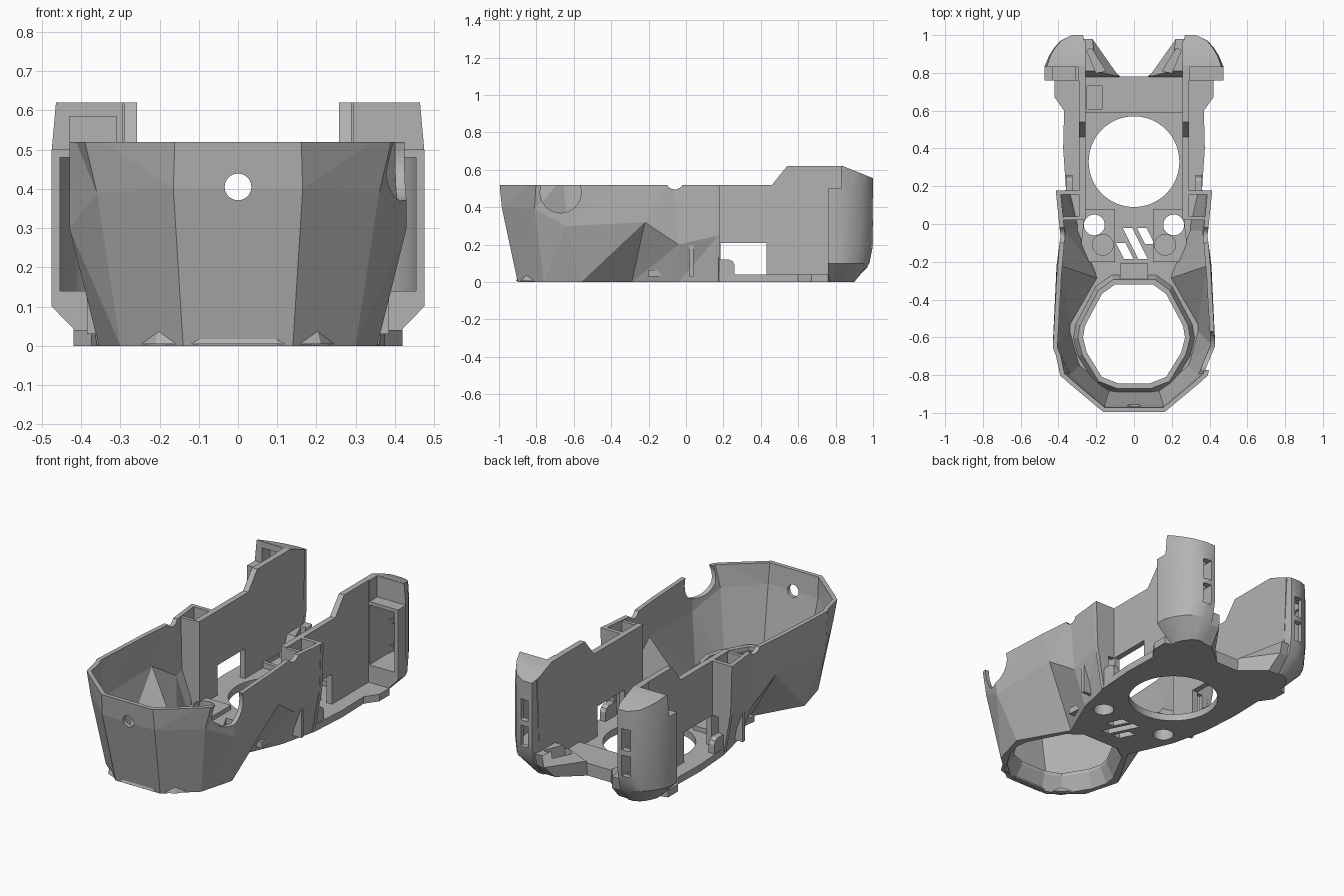
import bpy
import bmesh
import math

default_cube = bpy.data.objects.get("Cube")
if default_cube:
    bpy.data.objects.remove(default_cube, do_unlink=True)

# One grey plastic
plastic = bpy.data.materials.new("grey_plastic")
plastic.use_nodes = True
grey = (0.45, 0.45, 0.45, 1)
plastic.diffuse_color = grey
plastic.node_tree.nodes["Principled BSDF"].inputs["Base Color"].default_value = grey


def add_object(name, mesh_builder):
    mesh = bpy.data.meshes.new(name)
    mesh_builder.to_mesh(mesh)
    mesh_builder.free()
    mesh.materials.append(plastic)
    part = bpy.data.objects.new(name, mesh)
    bpy.context.collection.objects.link(part)
    return part


def loft(name, rings):
    """Closed solid through rings of equal point count."""
    bm = bmesh.new()
    loops = [[bm.verts.new(point) for point in ring] for ring in rings]
    count = len(loops[0])
    for low, high in zip(loops, loops[1:]):
        for i in range(count):
            j = (i + 1) % count
            bm.faces.new((low[i], low[j], high[j], high[i]))
    bm.faces.new(loops[0][::-1])
    bm.faces.new(loops[-1])
    bmesh.ops.recalc_face_normals(bm, faces=bm.faces)
    return add_object(name, bm)


def prism(name, outline, axis, start, end):
    """Extrude a 2D outline along an axis."""
    place = {"x": lambda p, t: (t, p[0], p[1]),
             "y": lambda p, t: (p[0], t, p[1]),
             "z": lambda p, t: (p[0], p[1], t)}[axis]
    return loft(name, [[place(p, t) for p in outline] for t in (start, end)])


def box(name, xs, ys, zs):
    (a, b), (c, d) = xs, ys
    return prism(name, [(a, c), (b, c), (b, d), (a, d)], "z", *zs)


def disc(centre, radius, steps=40):
    turn = math.tau / steps
    return [(centre[0] + radius * math.cos(i * turn),
             centre[1] + radius * math.sin(i * turn)) for i in range(steps)]


def bake(part, cutters=()):
    """Apply modifiers and cuts, then drop the cutters."""
    for cutter in cutters:
        cutter.hide_render = True
        cut = part.modifiers.new("cut", "BOOLEAN")
        cut.operation = "DIFFERENCE"
        cut.solver = "EXACT"
        cut.object = cutter
    bpy.context.view_layer.update()
    graph = bpy.context.evaluated_depsgraph_get()
    part.data = bpy.data.meshes.new_from_object(part.evaluated_get(graph))
    part.modifiers.clear()
    for cutter in cutters:
        bpy.data.objects.remove(cutter, do_unlink=True)


def both_sides(half):
    """Close a right-hand outline with its mirror."""
    return half + [(-x, y) for x, y in reversed(half)]


# Faceted front shell
low = [(0.14, -0.9, 0), (0.3, -0.76, 0), (0.355, -0.56, 0),
       (0.2, -0.29, 0), (0.31, -0.04, 0), (0.36, 0.175, 0)]
middle = [(0.165, -0.985, 0.4), (0.36, -0.81, 0.39), (0.43, -0.64, 0.3),
          (0.41, -0.22, 0.32), (0.385, -0.04, 0.2), (0.405, 0.175, 0.25)]
high = [(0.16, -1, 0.56), (0.4, -0.8, 0.56), (0.43, -0.66, 0.56),
        (0.41, -0.3, 0.56), (0.39, -0.07, 0.56), (0.415, 0.175, 0.56)]
bm = bmesh.new()
levels = []
for half in (low, middle, high):
    path = [(-x, y, z) for x, y, z in reversed(half)] + half
    levels.append([bm.verts.new(p) for p in path])
for a, b in zip(levels, levels[1:]):
    for i in range(len(a) - 1):
        j = i + 1
        if i < len(low):
            triangles = ((a[i], a[j], b[i]), (a[j], b[j], b[i]))
        else:
            triangles = ((a[i], a[j], b[j]), (a[i], b[j], b[i]))
        for triangle in triangles:
            bm.faces.new(triangle)
shell = add_object("front_shell", bm)
thick = shell.modifiers.new("thickness", "SOLIDIFY")
thick.thickness = 0.025
thick.offset = -1
bake(shell)
bake(shell, [
    box("trim", (-1, 1), (-2, 1), (0.52, 1)),
    prism("front_port", disc((0, 0.405), 0.034), "y", -1.2, -0.8),
    prism("side_notch", disc((-0.67, 0.48), 0.11), "x", 0.2, 0.6),
    prism("small_notch", disc((-0.06, 0.54), 0.045), "x", -0.6, 0.6)])

# Floor plate with its openings
opening = both_sides([(0.1, -0.32), (0.17, -0.37), (0.26, -0.54), (0.27, -0.6),
                      (0.25, -0.68), (0.17, -0.81), (0.08, -0.845)])


def opening_ring(scale, z):
    return [(x * scale, -0.58 + (y + 0.58) * scale, z) for x, y in opening]


def opening_cutter():
    return loft("opening_cutter", [opening_ring(s, z) for s, z in
                                   ((1.2, -0.02), (1.16, 0), (1, 0.08), (1, 0.2))])


floor = prism("floor_plate", both_sides(
    [p[:2] for p in low[:-1]] +
    [(0.36, 0.18), (0.375, 0.4), (0.37, 0.6), (0.42, 0.67), (0.42, 0.76),
     (0.27, 0.8), (0.07, 0.78)]), "z", 0, 0.04)
rim = loft("opening_rim", [opening_ring(1.24, 0.005), opening_ring(1.1, 0.1)])
bake(rim, [opening_cutter()])


def slot(x, top, bottom):
    shift = (top - bottom) / 2
    return prism("slot", [(x, top), (x + 0.05, top),
                          (x + 0.05 + shift, bottom), (x + shift, bottom)],
                 "z", -0.1, 0.2)


cutters = [opening_cutter(),
           prism("round_opening", disc((0, 0.33), 0.24, 64), "z", -0.1, 0.2),
           slot(-0.06, -0.02, -0.185), slot(-0.095, -0.1, -0.185),
           slot(0.015, -0.02, -0.105)]
for s in (-1, 1):
    cutters.append(prism("screw_hole", disc((s * 0.21, -0.005), 0.055), "z", -0.1, 0.2))
bake(floor, cutters)

# Raised floor details
box("front_block", (-0.075, 0.075), (-0.3, -0.21), (0.03, 0.09))
rear_bar = box("rear_bar", (-0.26, 0.26), (0.59, 0.78), (0.03, 0.07))
bake(rear_bar, [box("bar_recess", (-0.25, -0.17), (0.61, 0.73), (0.05, 0.1))])

pod_plan = [(0.26, 0.76), (0.475, 0.76), (0.475, 0.83), (0.45, 0.89),
            (0.425, 0.93), (0.39, 0.97), (0.33, 1), (0.27, 1), (0.257, 0.95)]

for s, side in ((1, "left"), (-1, "right")):
    def span(a, b):
        return tuple(sorted((s * a, s * b)))

    # Screw pad
    pad = prism(side + "_screw_pad", [(s * x, y) for x, y in (
        (0.1, -0.2), (0.29, -0.2), (0.26, 0.08), (0.1, 0.08))], "z", 0.03, 0.065)
    bake(pad, [prism("hole", disc((s * 0.21, -0.005), 0.055), "z", -0.1, 0.2),
               prism("dimple", disc((s * 0.165, -0.11), 0.055), "z", 0.045, 0.2)])

    # Long inner wall with window
    wall = prism(side + "_inner_wall", [
        (0.02, 0.03), (0.86, 0.03), (0.95, 0.1), (0.97, 0.565), (0.84, 0.62),
        (0.54, 0.62), (0.46, 0.52), (0.02, 0.52)], "x", *span(0.257, 0.29))
    bake(wall, [box("window", span(0.2, 0.32), (0.185, 0.43), (0.04, 0.21))])

    # Hollow column between wall and shell
    box(side + "_column_front", span(0.26, 0.385), (0.02, 0.04), (0.03, 0.515))
    prism(side + "_column_back", [(s * x, z) for x, z in (
        (0.257, 0.21), (0.33, 0.21), (0.33, 0.005), (0.36, 0.005),
        (0.405, 0.25), (0.414, 0.52), (0.257, 0.52))], "y", 0.155, 0.178)
    prism(side + "_tab", [(0.16, 0.01), (0.26, 0.01), (0.26, 0.09),
                          (0.25, 0.11), (0.23, 0.12), (0.16, 0.12)],
          "x", *span(0.325, 0.36))

    # Rear pod
    def pod_ring(x_scale, y_scale, z, x_start=0.26, y_start=0.76):
        return [(s * (x_start + (x - 0.26) * x_scale),
                 y_start + (y - 0.76) * y_scale, z) for x, y in pod_plan]

    pod = loft(side + "_rear_pod", [pod_ring(0.55, 0.58, 0), pod_ring(1, 0.92, 0.1),
                                    pod_ring(1, 1, 0.2), pod_ring(1, 1, 0.5),
                                    pod_ring(0.95, 1, 0.62)])
    cuts = [
        prism("roof_slope", [(0.84, 0.62), (1.1, 0.515), (1.1, 0.8), (0.84, 0.8)],
              "x", -1, 1),
        box("upper_step", span(0.295, 0.6), (0.7, 0.83), (0.5, 0.8)),
        loft("cavity", [pod_ring(0.74, 0.95, z, 0.295, 0.74) for z in (0.14, 0.48)]),
        box("low_slot", span(0.295, 0.345), (0.9, 1.1), (0.18, 0.3)),
        box("high_slot", span(0.295, 0.345), (0.9, 1.1), (0.33, 0.45))]
    if s < 0:
        cuts.append(box("upper_cavity", span(0.31, 0.43), (0.7, 0.9), (0.4, 0.585)))
    bake(pod, cuts)
    bpy.ops.object.select_all(action="DESELECT")
    pod.select_set(True)
    bpy.context.view_layer.objects.active = pod
    bpy.ops.object.shade_smooth_by_angle(angle=math.radians(30))

    # Sloped gusset between floor and pod
    gusset = loft(side + "_gusset", [[(s * x, y, z) for x, y in plan] for plan, z in (
        ([(0.06, 0.77), (0.28, 0.77), (0.28, 0.89), (0.2, 0.89)], 0),
        ([(0.08, 0.78), (0.28, 0.78), (0.28, 0.96), (0.215, 0.97)], 0.08),
        ([(0.2, 0.81), (0.28, 0.81), (0.28, 0.98), (0.22, 0.98)], 0.15))])
    bake(gusset, [prism("gusset_slot", [(s * x, y) for x, y in (
        (0.15, 0.81), (0.2, 0.8), (0.25, 0.92), (0.225, 0.93))], "z", 0.06, 0.3)])
